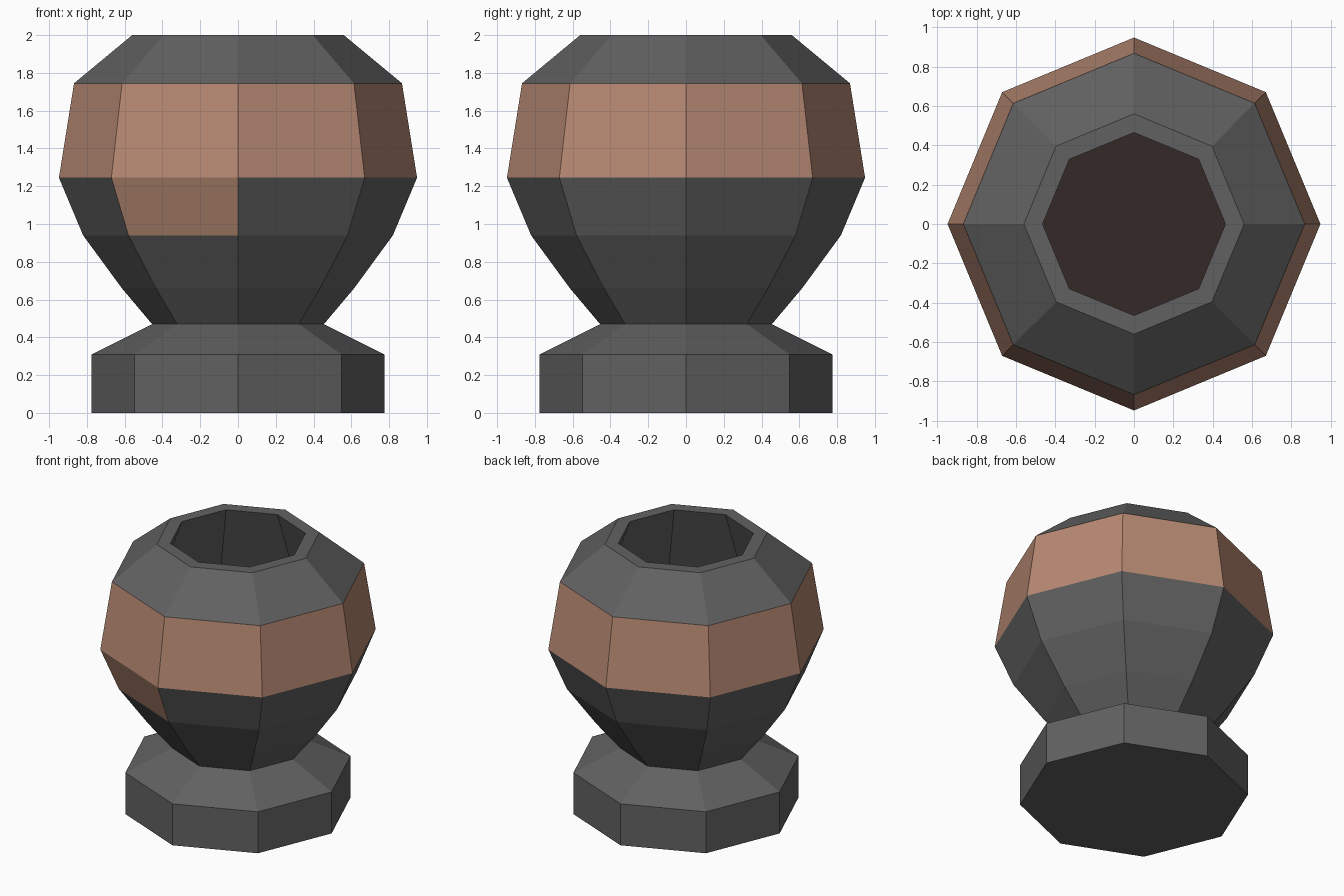
import bpy, bmesh, math

if "Cube" in bpy.data.objects:
    bpy.data.objects.remove(bpy.data.objects["Cube"])

SIDES = 8


def material(name, rgb):
    m = bpy.data.materials.new(name)
    m.diffuse_color = (*rgb, 1.0)
    m.use_nodes = True
    m.node_tree.nodes["Principled BSDF"].inputs["Base Color"].default_value = m.diffuse_color
    return m


iron = material("dark iron", (0.12, 0.12, 0.12))
copper = material("copper", (0.47, 0.25, 0.17))
ash = material("burnt brown", (0.034, 0.021, 0.020))


def lathe(name, profile, mats, pick=None, cap_start=False, cap_end=False):
    """Spin (radius, z) points, listed with the surface's outside to the right."""
    bm = bmesh.new()
    rings = []
    for r, z in profile:
        rings.append([bm.verts.new((r * math.cos(2 * math.pi * i / SIDES),
                                    r * math.sin(2 * math.pi * i / SIDES), z))
                      for i in range(SIDES)])
    for level, (a, b) in enumerate(zip(rings, rings[1:])):
        for i in range(SIDES):
            j = (i + 1) % SIDES
            f = bm.faces.new((a[i], a[j], b[j], b[i]))
            f.material_index = pick(level, i) if pick else 0
    if cap_start:
        bm.faces.new(rings[0][::-1])
    if cap_end:
        bm.faces.new(rings[-1])
    me = bpy.data.meshes.new(name)
    bm.to_mesh(me)
    bm.free()
    for m in mats:
        me.materials.append(m)
    ob = bpy.data.objects.new(name, me)
    bpy.context.collection.objects.link(ob)
    return ob


# Foot with sloping top, narrowing to the waist
lathe("foot", [(0.775, 0), (0.775, 0.31), (0.455, 0.47)], [iron], cap_start=True)


# Bowl, outside then over the rim and down the inner wall;
# copper band plus one copper patch below it at front left
def bowl_colour(level, side):
    return 1 if level == 3 or (level == 2 and side == 5) else 0


lathe("bowl", [(0.455, 0.47), (0.615, 0.66), (0.82, 0.94), (0.948, 1.245),
               (0.868, 1.745), (0.56, 2.0), (0.465, 2.0), (0.74, 1.28)],
      [iron, copper], bowl_colour)

# Dark floor inside the bowl
lathe("bowl_floor", [(0.74, 1.28), (0.3, 1.28)], [ash], cap_end=True)
